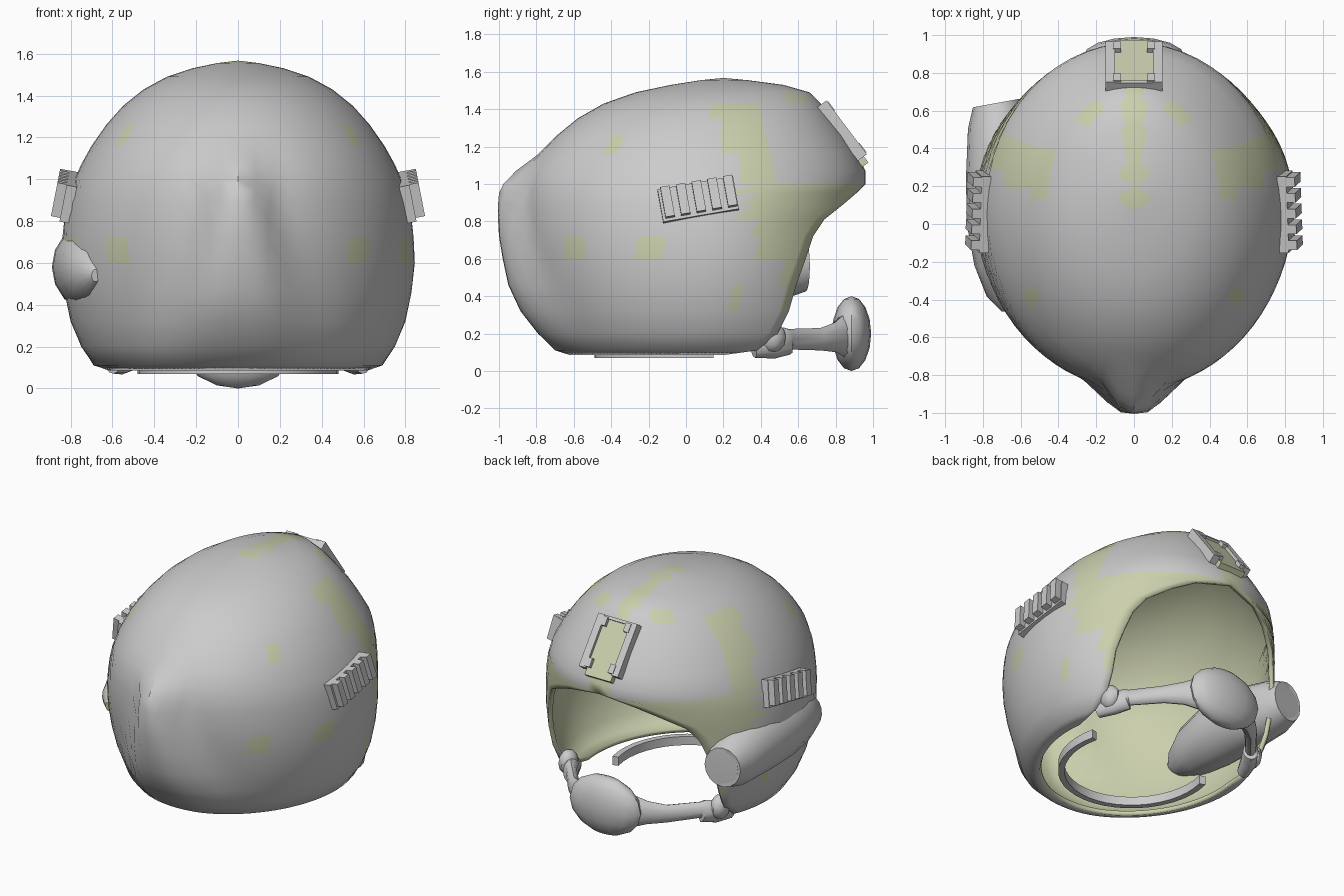
import bpy, bmesh
from math import sin, cos, acos, pi, radians, sqrt
from mathutils import Vector, Matrix, Euler

if "Cube" in bpy.data.objects:
    bpy.data.objects.remove(bpy.data.objects["Cube"])

olive = bpy.data.materials.new("olive")
olive.diffuse_color = (0.60, 0.63, 0.42, 1)
olive.use_nodes = True
olive.node_tree.nodes["Principled BSDF"].inputs["Base Color"].default_value = olive.diffuse_color


def finish(name, bm, smooth=True, mat=None, angle=40):
    me = bpy.data.meshes.new(name)
    bmesh.ops.remove_doubles(bm, verts=bm.verts, dist=0.0015)
    bmesh.ops.recalc_face_normals(bm, faces=bm.faces)
    bm.to_mesh(me)
    bm.free()
    ob = bpy.data.objects.new(name, me)
    bpy.context.collection.objects.link(ob)
    if mat:
        me.materials.append(mat)
    if smooth:
        bpy.ops.object.select_all(action='DESELECT')
        ob.select_set(True)
        bpy.context.view_layer.objects.active = ob
        bpy.ops.object.shade_smooth_by_angle(angle=radians(angle))
    return ob


def bridge(bm, rings, closed):
    for a, b in zip(rings, rings[1:]):
        n = len(a)
        for i in range(n if closed else n - 1):
            j = (i + 1) % n
            bm.faces.new((a[i], a[j], b[j], b[i]))


def box(bm, size, matrix):
    bmesh.ops.create_cube(bm, size=1, matrix=matrix @ Matrix.Diagonal((*size, 1)))


def tube(name, path, segments=12):
    """Loft of circles: (point, radius side, radius up), all facing along the path."""
    bm = bmesh.new()
    rings = []
    pts = [Vector(p[0]) for p in path]
    for k, (p, ra, rb) in enumerate(path):
        d = pts[min(k + 1, len(pts) - 1)] - pts[max(k - 1, 0)]
        side = d.cross(Vector((0, 0, 1))).normalized()
        up = side.cross(d).normalized()
        rings.append([bm.verts.new(pts[k] + side * ra * cos(2 * pi * i / segments)
                                   + up * rb * sin(2 * pi * i / segments)) for i in range(segments)])
    bridge(bm, rings, True)
    bm.faces.new(rings[0])
    bm.faces.new(rings[-1])
    return finish(name, bm)


# Helmet shell: rows of height, half width, middle y, back y, front y, y of the face opening edge
ROWS = [(.085, .62, .1, -.60, .76, .20), (.11, .69, .1, -.67, .80, .38), (.2, .75, .1, -.73, .84, .49),
        (.32, .80, .1, -.78, .86, .55), (.46, .83, .1, -.82, .88, .59), (.6, .845, .1, -.85, .89, .64),
        (.72, .84, .1, -.87, .90, .68), (.81, .83, .1, -.875, .92, .74), (.89, .815, .1, -.875, .94, .84),
        (.95, .80, .1, -.87, .95, .91), (1.0, .78, .1, -.86, .96, .96), (1.07, .75, .1, -.84, .96, .96),
        (1.16, .70, .1, -.78, .91, .91), (1.26, .63, .1, -.69, .85, .85), (1.35, .55, .12, -.58, .78, .78),
        (1.43, .45, .14, -.44, .72, .72), (1.49, .34, .16, -.27, .66, .66), (1.53, .22, .2, -.08, .52, .52),
        (1.555, .10, .2, .08, .33, .33), (1.567, 0, .2, .2, .2001, .2001)]
COLS = 56


def smoothstep(v):
    v = max(0, min(1, v))
    return v * v * (3 - 2 * v)


bm = bmesh.new()
rings = []
for z, w, yc, yb, yf, ye in ROWS:
    t0 = acos(min(1, (ye - yc) / (yf - yc)))if ye < yf else 0
    ring = []
    for i in range(COLS + 1):
        t = t0 + (2 * pi - 2 * t0) * i / COLS
        x = w * sin(t)
        y = yc + cos(t) * ((yf - yc) if cos(t) > 0 else (yc - yb))
        # flared ridge running down the back
        if y < -.2 and z < 1.2:
            half = .13 + .42 * max(0, (1.13 - z) / .9) ** 1.4
            y -= .13 * smoothstep(1.3 * (1 - abs(x) / half)) * smoothstep((1.2 - z) / .25) * smoothstep((z + .04) / .5)
        ring.append(bm.verts.new((x, y, z)))
    rings.append(ring)
bridge(bm, rings, False)
bmesh.ops.remove_doubles(bm, verts=bm.verts, dist=0.0015)

# Olive camouflage patches on the shell
SPOTS = [(.5, -.38, 1.25), (.6, -.62, .64), (.84, -.2, .67), (.74, .28, .35), (.5, .2, 1.4), (.22, .6, 1.45)]
for f in bm.faces:
    c = f.calc_center_median()
    ax = abs(c.x)
    band = ax > .3 and .62 < c.z < 1.45 and abs(c.y - .3 - .3 * (1.35 - c.z)) < .12
    temple = c.y > .5 and ax > .3 and .3 < c.z < 1.0
    brow = c.z < 1.0 and c.y > .7
    crest = ax < .06 and c.y > .1 and c.z > 1
    spot = any((Vector((ax, c.y, c.z)) - Vector(s)).length < .07 for s in SPOTS)
    f.material_index = int(band or temple or brow or crest or spot)
shell = finish("helmet_shell", bm)
shell.data.materials.append(None)
shell.data.materials.append(olive)
sol = shell.modifiers.new("thickness", 'SOLIDIFY')
sol.thickness = .03
sol.offset = -1
sol.material_offset = 1
sol.material_offset_rim = 1

# Ear pod on one side, with a hollow mouth at its front
tube("ear_pod", [((-.72, .53, .56), .08, .09), ((-.735, .63, .56), .10, .11), ((-.73, .64, .56), .125, .135),
                 ((-.715, .52, .56), .165, .18), ((-.69, .25, .58), .20, .215), ((-.69, .0, .58), .195, .21),
                 ((-.69, -.22, .57), .155, .18), ((-.69, -.38, .55), .09, .11), ((-.68, -.46, .54), .02, .03)], 16)

# Accessory rails with five teeth
for s, label in ((1, "right"), (-1, "left")):
    bm = bmesh.new()
    m = Matrix.Translation((s * .805, .065, .915)) @ Euler((radians(10), s * radians(-11), 0)).to_matrix().to_4x4()
    box(bm, (.05, .41, .18), m)
    for k in range(5):
        box(bm, (.05, .05, .165), m @ Matrix.Translation((s * .045, -.165 + k * .085, .008)))
    finish("rail_" + label, bm, smooth=False)

# Front mount: two arms with feet and a cross bar lying on the sloped brow
bm = bmesh.new()
m = Matrix.Translation((0, .835, 1.285)) @ Euler((radians(-53), 0, 0)).to_matrix().to_4x4()
for s in (1, -1):
    box(bm, (.05, .36, .06), m @ Matrix.Translation((s * .125, .0, 0)))
    for e in (.14, -.14):
        box(bm, (.04, .06, .05), m @ Matrix.Translation((s * .09, e, .01)))
box(bm, (.26, .02, .05), m @ Matrix.Translation((0, -.17, 0)))
finish("front_mount", bm, smooth=False)
bm = bmesh.new()
box(bm, (.2, .40, .04), m @ Matrix.Translation((0, .02, -.01)))
finish("mount_plate", bm, smooth=False, mat=olive)

# Chin strap arms and their pivots
for s, label in ((1, "right"), (-1, "left")):
    tube("chin_arm_" + label, [((s * .60, .36, .12), .04, .05), ((s * .56, .46, .14), .05, .075),
                               ((s * .51, .54, .16), .05, .075), ((s * .50, .55, .17), .035, .055),
                               ((s * .36, .72, .17), .04, .06), ((s * .26, .80, .18), .05, .08),
                               ((s * .14, .87, .19), .07, .13)])
    bm = bmesh.new()
    bmesh.ops.create_uvsphere(bm, u_segments=10, v_segments=6, radius=.075,
                              matrix=Matrix.Translation((s * .585, .46, .18)) @ Matrix.Diagonal((.8, 1, 1.1, 1)))
    finish("chin_pivot_" + label, bm)

# Chin cup
bm = bmesh.new()
bmesh.ops.create_uvsphere(bm, u_segments=16, v_segments=8, radius=1,
                          matrix=Matrix.Translation((0, .885, .2)) @ Matrix.Diagonal((.27, .105, .2, 1)))
finish("chin_cup", bm)

# Open neck band inside the bottom rim
bm = bmesh.new()
rings = []
for i in range(25):
    t = pi * (-.08 + 1.16 * i / 24)
    c, sn = cos(t), sin(t)
    rings.append([bm.verts.new((r * c, .02 - (r + .03) * sn, z))
                  for r, z in ((.48, .07), (.48, .13), (.44, .13), (.44, .07))])
bridge(bm, rings, True)
bm.faces.new(rings[0])
bm.faces.new(rings[-1])
finish("neck_band", bm)
